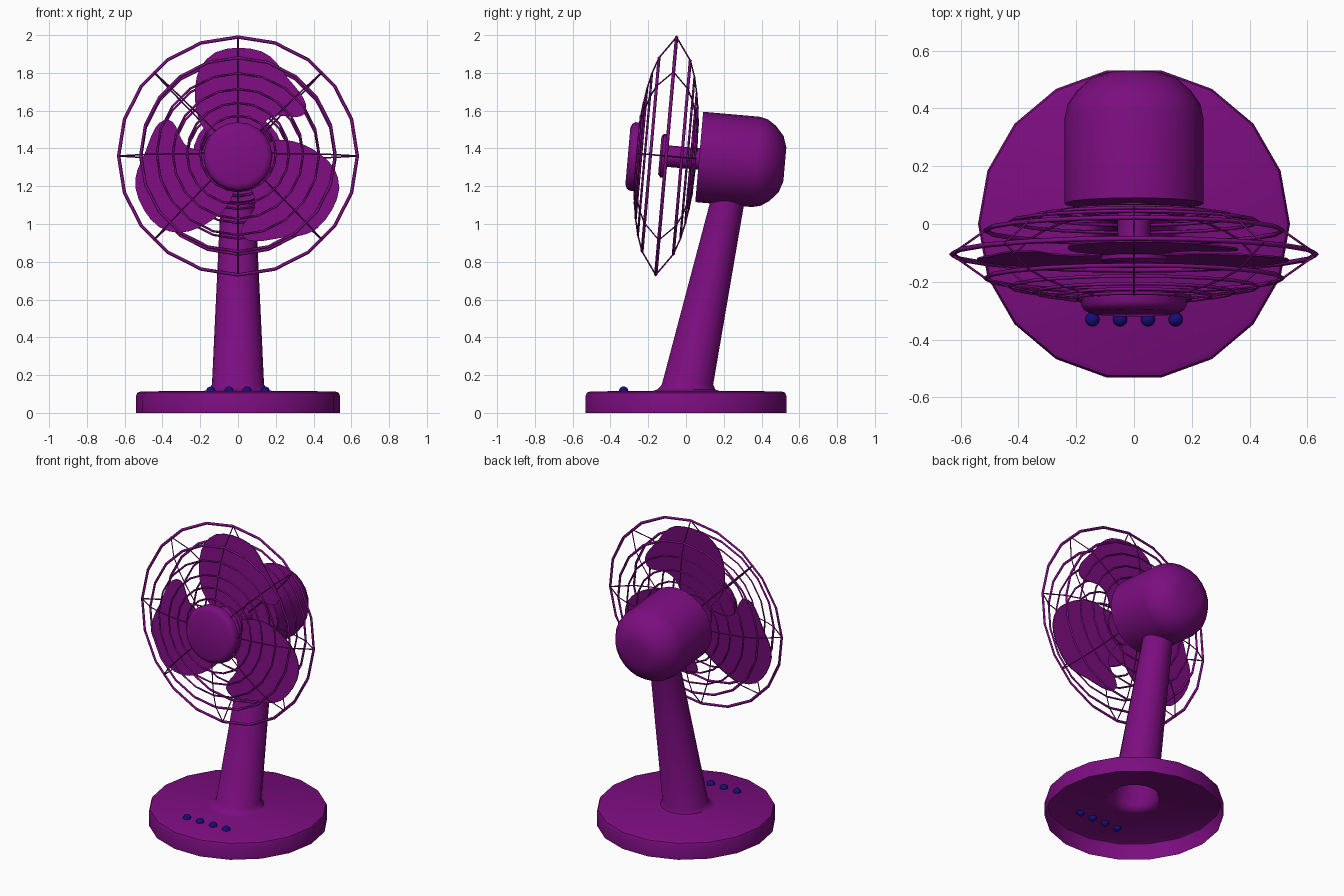
import bpy, bmesh
from math import sin, cos, pi, radians
from mathutils import Matrix, Vector

if "Cube" in bpy.data.objects:
    bpy.data.objects.remove(bpy.data.objects["Cube"])


def material(name, rgb):
    m = bpy.data.materials.new(name)
    m.diffuse_color = (*rgb, 1)
    m.use_nodes = True
    m.node_tree.nodes["Principled BSDF"].inputs["Base Color"].default_value = m.diffuse_color
    return m


PURPLE = material("purple", (0.2, 0.004, 0.215))
NAVY = material("navy", (0.008, 0.004, 0.2))
TILT = radians(85)  # head parts: local z points forward, leaning back 5 degrees


def head_matrix(y, z):
    return Matrix.Translation((0, y, z)) @ Matrix.Rotation(TILT, 4, 'X')


def activate(ob):
    bpy.ops.object.select_all(action='DESELECT')
    ob.select_set(True)
    bpy.context.view_layer.objects.active = ob


def finish(name, bm, mat, matrix=Matrix(), angle=40):
    me = bpy.data.meshes.new(name)
    bm.to_mesh(me)
    bm.free()
    me.materials.append(mat)
    ob = bpy.data.objects.new(name, me)
    bpy.context.collection.objects.link(ob)
    ob.matrix_world = matrix
    activate(ob)
    bpy.ops.object.shade_smooth_by_angle(angle=radians(angle))
    return ob


def loft(name, sections, n, matrix=Matrix(), cap_start=True, cap_end=True):
    """Stack of circles given as (radius, height, y offset)."""
    bm = bmesh.new()
    rings = []
    for r, z, y in sections:
        rings.append([bm.verts.new((r * cos(2 * pi * i / n), y + r * sin(2 * pi * i / n), z))
                      for i in range(n)])
    for a, b in zip(rings, rings[1:]):
        for i in range(n):
            j = (i + 1) % n
            bm.faces.new((a[i], a[j], b[j], b[i]))
    if cap_start:
        bm.faces.new(rings[0][::-1])
    if cap_end:
        bm.faces.new(rings[-1])
    return finish(name, bm, PURPLE, matrix)


def wires(name, paths, radius, cyclic, matrix):
    cu = bpy.data.curves.new(name, 'CURVE')
    cu.dimensions = '3D'
    cu.bevel_depth = radius
    cu.bevel_resolution = 0
    for path in paths:
        s = cu.splines.new('POLY')
        s.points.add(len(path) - 1)
        for p, co in zip(s.points, path):
            p.co = (*co, 1)
        s.use_cyclic_u = cyclic
    cu.materials.append(PURPLE)
    ob = bpy.data.objects.new(name, cu)
    bpy.context.collection.objects.link(ob)
    ob.matrix_world = matrix
    activate(ob)
    bpy.ops.object.convert(target='MESH')


def circle(r, z, n=20):
    return [(r * sin(2 * pi * i / n), r * cos(2 * pi * i / n), z) for i in range(n)]


# Base flowing into the leaning neck, open underneath
loft("base_and_neck", [(0.54, 0, 0), (0.54, 0.09, 0), (0.533, 0.106, 0), (0.515, 0.114, 0),
                       (0.18, 0.116, 0), (0.155, 0.124, 0.002), (0.138, 0.15, 0.008),
                       (0.093, 1.1, 0.215), (0.09, 1.2, 0.235)], 18, cap_start=False)

# Speed buttons
for i in range(4):
    bm = bmesh.new()
    bmesh.ops.create_uvsphere(bm, u_segments=12, v_segments=8, radius=0.025)
    finish(f"button_{i + 1}", bm, NAVY, Matrix.Translation((-0.144 + 0.096 * i, -0.33, 0.115)))

# Motor housing with domed back
loft("motor_housing", [(0.09, -0.455, 0), (0.15, -0.435, 0), (0.2, -0.39, 0), (0.23, -0.345, 0),
                       (0.24, -0.3, 0), (0.24, 0, 0)], 24, head_matrix(0.07, 1.355))

# Shaft, propeller hub and grille badge plate
fan = head_matrix(-0.105, 1.36)
loft("shaft", [(0.057, -0.2, 0), (0.057, 0.01, 0)], 16, fan)
loft("propeller_hub", [(0.115, -0.004, 0), (0.115, 0.022, 0), (0.1, 0.034, 0)], 20, fan)
loft("grille_cap", [(0.182, 0, 0), (0.182, 0.032, 0), (0.172, 0.047, 0), (0.15, 0.056, 0)],
     20, head_matrix(-0.252, 1.355))

# Three flat blades, outline rounded with a Catmull-Rom pass
outline = [(0.07, 0.05), (-0.08, 0.05), (-0.14, 0.1), (-0.197, 0.17), (-0.225, 0.27),
           (-0.226, 0.37), (-0.2, 0.47), (-0.12, 0.55), (0, 0.575), (0.125, 0.555),
           (0.2, 0.5), (0.25, 0.43), (0.325, 0.34), (0.36, 0.275), (0.35, 0.222),
           (0.3, 0.206), (0.2, 0.215), (0.13, 0.165)]
pts = [Vector(p) for p in outline]
smooth = []
for i in range(len(pts)):
    a, b, c, d = (pts[(i + k - 1) % len(pts)] for k in range(4))
    smooth += [b, (9 * (b + c) - a - d) / 16]
bm = bmesh.new()
for k in range(3):
    rot = Matrix.Rotation(k * 2 * pi / 3, 3, 'Z')
    face = bm.faces.new([bm.verts.new(rot @ Vector((p.x, p.y, 0.002))) for p in smooth])
    ext = bmesh.ops.extrude_face_region(bm, geom=[face])
    bmesh.ops.translate(bm, vec=(0, 0, 0.006),
                        verts=[g for g in ext["geom"] if isinstance(g, bmesh.types.BMVert)])
bmesh.ops.recalc_face_normals(bm, faces=bm.faces)
finish("blades", bm, PURPLE, fan)

# Cage: heavy outer ring, rings on both sides, eight spokes per side
profile = [(0.632, 0), (0.515, 0.083), (0.43, 0.113), (0.345, 0.132), (0.27, 0.144), (0.2, 0.152)]
wires("cage_outer_ring", [circle(0.632, 0)], 0.009, True, fan)
wires("cage_side_rings", [circle(0.515, s * 0.083) for s in (1, -1)], 0.008, True, fan)
wires("cage_inner_rings", [circle(r, s * z) for r, z in profile[2:] for s in (1, -1)],
      0.006, True, fan)
spokes = []
for s in (1, -1):
    for k in range(8):
        a = k * pi / 4
        spokes.append([(r * cos(a), r * sin(a), s * z) for r, z in profile + [(0.05, 0.158)]])
wires("cage_spokes", spokes, 0.004, False, fan)
